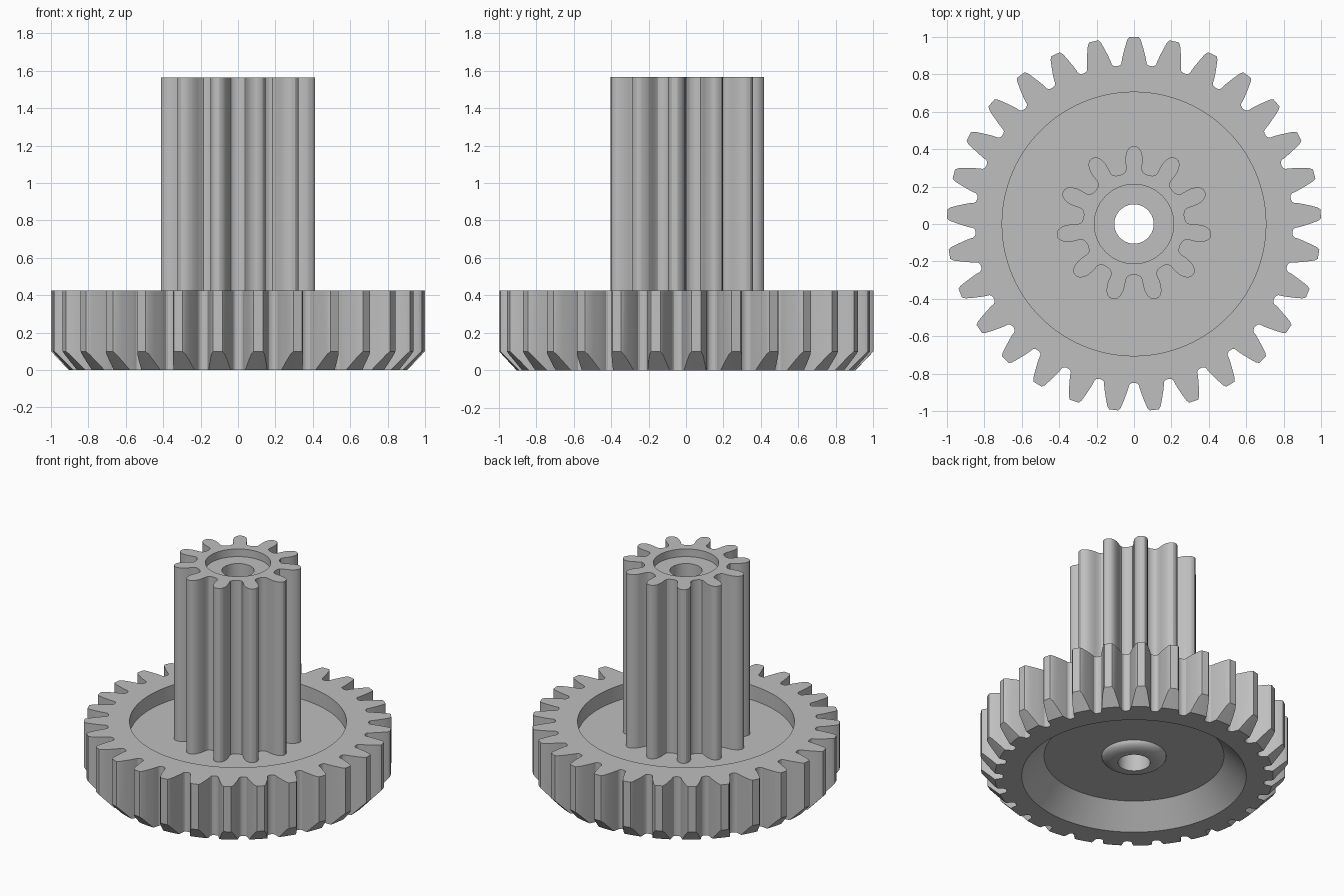
import bpy
import bmesh
from math import sin, cos, pi, radians

old = bpy.data.objects.get("Cube")
if old:
    bpy.data.objects.remove(old, do_unlink=True)

grey = bpy.data.materials.new("plain_grey")
grey.use_nodes = True
colour = (0.52, 0.52, 0.52, 1)
grey.diffuse_color = colour
grey.node_tree.nodes["Principled BSDF"].inputs["Base Color"].default_value = colour


def add_object(name, bm):
    bmesh.ops.recalc_face_normals(bm, faces=bm.faces)
    mesh = bpy.data.meshes.new(name)
    bm.to_mesh(mesh)
    bm.free()
    mesh.materials.append(grey)
    obj = bpy.data.objects.new(name, mesh)
    bpy.context.collection.objects.link(obj)
    return obj


def toothed_prism(name, teeth, flank, z0, z1):
    """Extrude a gear outline; flank lists (radius, half width) from tip to root."""
    bm = bmesh.new()
    half = [(r, w / r) for r, w in flank]
    tooth = [(r, a) for r, a in reversed(half)] + [(r, -a) for r, a in half if a > 0]
    verts = []
    for i in range(teeth):
        mid = pi / 2 - i * 2 * pi / teeth
        verts += [bm.verts.new((r * cos(mid + a), r * sin(mid + a), z0)) for r, a in tooth]
    face = bm.faces.new(verts)
    walls = bmesh.ops.extrude_face_region(bm, geom=[face])["geom"]
    top = [v for v in walls if isinstance(v, bmesh.types.BMVert)]
    bmesh.ops.translate(bm, verts=top, vec=(0, 0, z1 - z0))
    return add_object(name, bm)


def turned_solid(name, profile, steps=128):
    """Revolve a closed (radius, height) profile around z."""
    bm = bmesh.new()
    rings = []
    for i in range(steps):
        a = 2 * pi * i / steps
        rings.append([bm.verts.new((r * cos(a), r * sin(a), z)) for r, z in profile])
    n = len(profile)
    for i in range(steps):
        here, there = rings[i], rings[(i + 1) % steps]
        for j in range(n):
            k = (j + 1) % n
            bm.faces.new((here[j], there[j], there[k], here[k]))
    return add_object(name, bm)


def trim(gear, envelope):
    """Keep the part of the gear inside the turned envelope."""
    bpy.ops.object.select_all(action="DESELECT")
    gear.select_set(True)
    bpy.context.view_layer.objects.active = gear
    mod = gear.modifiers.new("trim", "BOOLEAN")
    mod.operation = "INTERSECT"
    mod.solver = "EXACT"
    mod.object = envelope
    bpy.ops.object.modifier_apply(modifier=mod.name)
    bpy.data.objects.remove(envelope, do_unlink=True)
    bpy.ops.object.shade_smooth_by_angle(angle=radians(28))


HOLE = 0.105
FLOOR = 0.32      # floor of the upper recess
WEB = 0.15        # ceiling of the lower recess
TOP = 1.565

# Large wheel: chamfered teeth, recess on both sides, rounded collar below
wheel_flank = [(1.0, 0.025), (0.985, 0.036), (0.95, 0.047), (0.91, 0.058), (0.88, 0.065),
               (0.862, 0.067), (0.853, 0.074), (0.849, 0.085)]
collar = [(0.12 + 0.09 * sin(t * pi / 16), WEB - 0.05 * cos(t * pi / 16)) for t in range(9)]
wheel_profile = [(HOLE, 0.10)] + collar + [
    (0.585, WEB), (0.73, 0), (0.905, 0), (1.095, 0.2), (1.095, 0.425),
    (0.705, 0.425), (0.705, FLOOR), (HOLE, FLOOR)]
wheel = toothed_prism("large_gear_wheel", 29, wheel_flank, -0.1, 0.6)
trim(wheel, turned_solid("wheel_envelope", wheel_profile))

# Tall pinion: round-tipped teeth, counterbore at the top
pinion_flank = [(0.417, 0), (0.415, 0.015), (0.405, 0.029), (0.387, 0.04), (0.36, 0.046),
                (0.33, 0.045), (0.30, 0.042), (0.285, 0.045), (0.276, 0.056), (0.272, 0.07)]
pinion_profile = [(HOLE, FLOOR - 0.01), (0.6, FLOOR - 0.01), (0.6, TOP), (0.212, TOP),
                  (0.212, TOP - 0.055), (HOLE, TOP - 0.055)]
pinion = toothed_prism("tall_pinion", 11, pinion_flank, 0.1, TOP + 0.2)
trim(pinion, turned_solid("pinion_envelope", pinion_profile))
